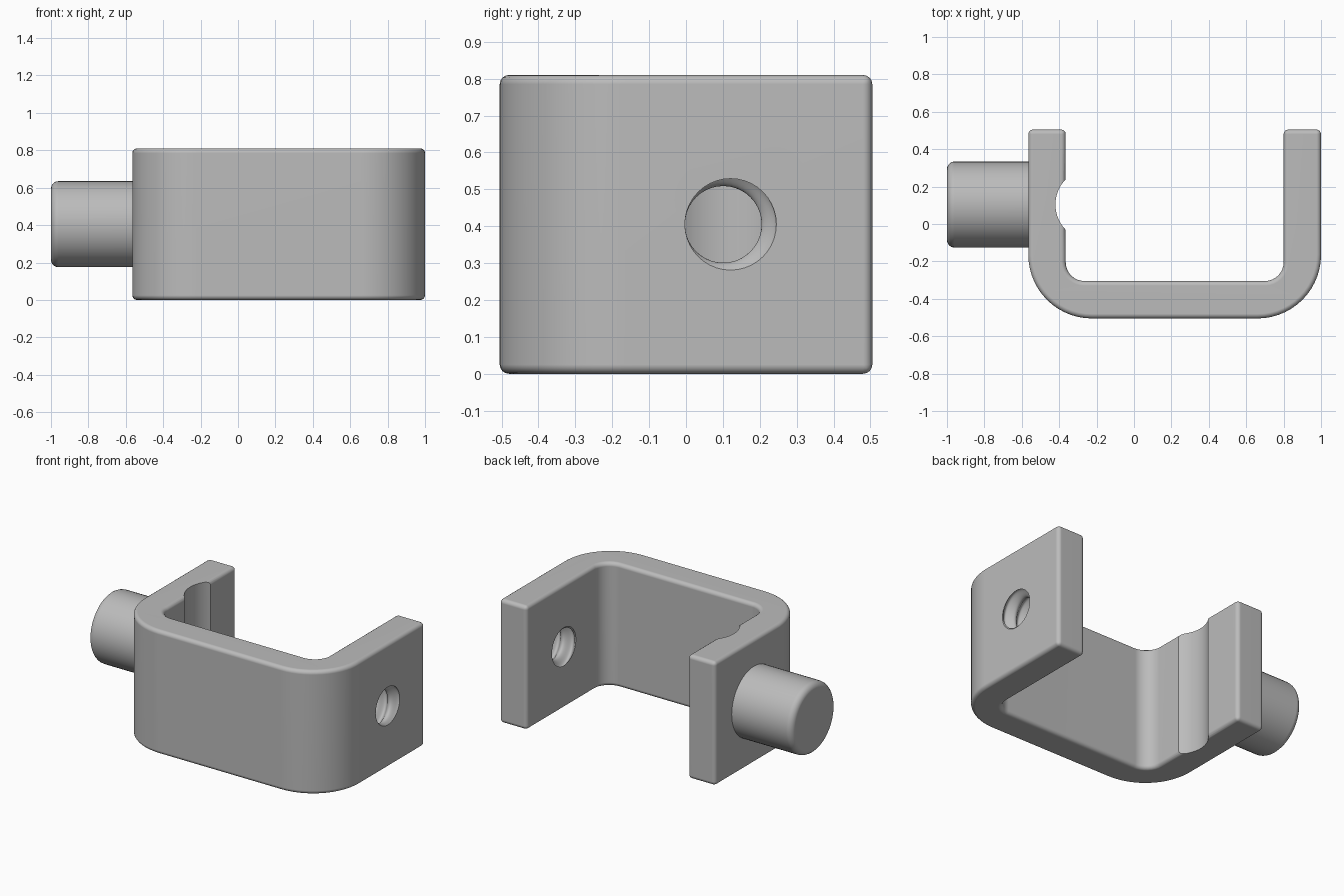
import bpy, bmesh, math
from mathutils import Matrix

cube = bpy.data.objects.get("Cube")
if cube:
    bpy.data.objects.remove(cube, do_unlink=True)

HEIGHT = 0.81
MID_Z = HEIGHT / 2
AXIS_Y = 0.104          # shared axis of peg, groove and threaded hole

grey = bpy.data.materials.new("grey metal")
grey.use_nodes = True
grey.diffuse_color = (0.5, 0.5, 0.5, 1)
grey.node_tree.nodes["Principled BSDF"].inputs["Base Color"].default_value = (0.5, 0.5, 0.5, 1)


def make_object(name, bm):
    bmesh.ops.recalc_face_normals(bm, faces=bm.faces[:])
    mesh = bpy.data.meshes.new(name)
    bm.to_mesh(mesh)
    bm.free()
    mesh.materials.append(grey)
    obj = bpy.data.objects.new(name, mesh)
    bpy.context.collection.objects.link(obj)
    return obj


def arc(cx, cy, r, start, end, steps):
    return [(cx + r * math.cos(math.radians(start + (end - start) * i / steps)),
             cy + r * math.sin(math.radians(start + (end - start) * i / steps)))
            for i in range(steps + 1)]


def loft(bm, rings):
    """Skin a list of equal point rings and cap both ends."""
    rows = [[bm.verts.new(p) for p in ring] for ring in rings]
    n = len(rows[0])
    for a, b in zip(rows, rows[1:]):
        for i in range(n):
            j = (i + 1) % n
            bm.faces.new((a[i], a[j], b[j], b[i]))
    bm.faces.new(rows[0])
    bm.faces.new(rows[-1][::-1])


def select(obj):
    bpy.ops.object.select_all(action='DESELECT')
    obj.select_set(True)
    bpy.context.view_layer.objects.active = obj


def cut(obj, cutter):
    mod = obj.modifiers.new("cut", 'BOOLEAN')
    mod.operation = 'DIFFERENCE'
    mod.solver = 'EXACT'
    mod.object = cutter
    select(obj)
    bpy.ops.object.modifier_apply(modifier=mod.name)
    bpy.data.objects.remove(cutter, do_unlink=True)


def smooth(obj):
    select(obj)
    bpy.ops.object.shade_smooth_by_angle(angle=math.radians(35))
    mod = obj.modifiers.new("weighted normals", 'WEIGHTED_NORMAL')
    mod.keep_sharp = True


# U-shaped bracket: outer outline, then inner outline, extruded upward
R_OUT, R_IN = 0.34, 0.10
X0, X1, Y0, Y1, T = -0.565, 1.0, -0.505, 0.505, 0.2
outline = [(X0, Y1)]
outline += arc(X0 + R_OUT, Y0 + R_OUT, R_OUT, 180, 270, 14)
outline += arc(X1 - R_OUT, Y0 + R_OUT, R_OUT, 270, 360, 14)
outline += [(X1, Y1), (X1 - T, Y1)]
outline += arc(X1 - T - R_IN, Y0 + T + R_IN, R_IN, 360, 270, 8)
outline += arc(X0 + T + R_IN, Y0 + T + R_IN, R_IN, 270, 180, 8)
outline += [(X0 + T, Y1)]
bm = bmesh.new()
loft(bm, [[(x, y, z) for x, y in outline] for z in (0, HEIGHT)])
bmesh.ops.recalc_face_normals(bm, faces=bm.faces[:])
edges = [e for e in bm.edges if e.calc_face_angle(0) > math.radians(45)]
bmesh.ops.bevel(bm, geom=edges, offset=0.025, segments=4, profile=0.5, affect='EDGES')
bracket = make_object("bracket", bm)

# Shallow round groove down the inside of the peg arm
bm = bmesh.new()
bmesh.ops.create_cone(bm, cap_ends=True, segments=96, radius1=0.193, radius2=0.193, depth=2,
                      matrix=Matrix.Translation((-0.227, AXIS_Y, MID_Z)))
cut(bracket, make_object("groove_cutter", bm))

# Threaded hole: an off-centre circle twisted along its axis
R_HOLE, OFFSET, PITCH, SIDES = 0.124, 0.02, 0.1, 40
rings = []
for i in range(61):
    x = 1.01 - 0.22 * i / 60
    twist = 2 * math.pi * (1.0 - x) / PITCH
    cy, cz = AXIS_Y - 0.003 + OFFSET * math.cos(twist), MID_Z + OFFSET * math.sin(twist)
    rings.append([(x, cy + R_HOLE * math.cos(2 * math.pi * k / SIDES),
                   cz + R_HOLE * math.sin(2 * math.pi * k / SIDES)) for k in range(SIDES)])
bm = bmesh.new()
loft(bm, rings)
cut(bracket, make_object("thread_cutter", bm))
smooth(bracket)

# Round peg on the outside of the grooved arm, with a softened end
R_PEG, FILLET = 0.23, 0.04
profile = [(-0.5, R_PEG)] + arc(-1 + FILLET, R_PEG - FILLET, FILLET, 90, 180, 5)
bm = bmesh.new()
loft(bm, [[(x, AXIS_Y + r * math.cos(2 * math.pi * k / 48),
            MID_Z + r * math.sin(2 * math.pi * k / 48)) for k in range(48)] for x, r in profile])
smooth(make_object("peg", bm))
